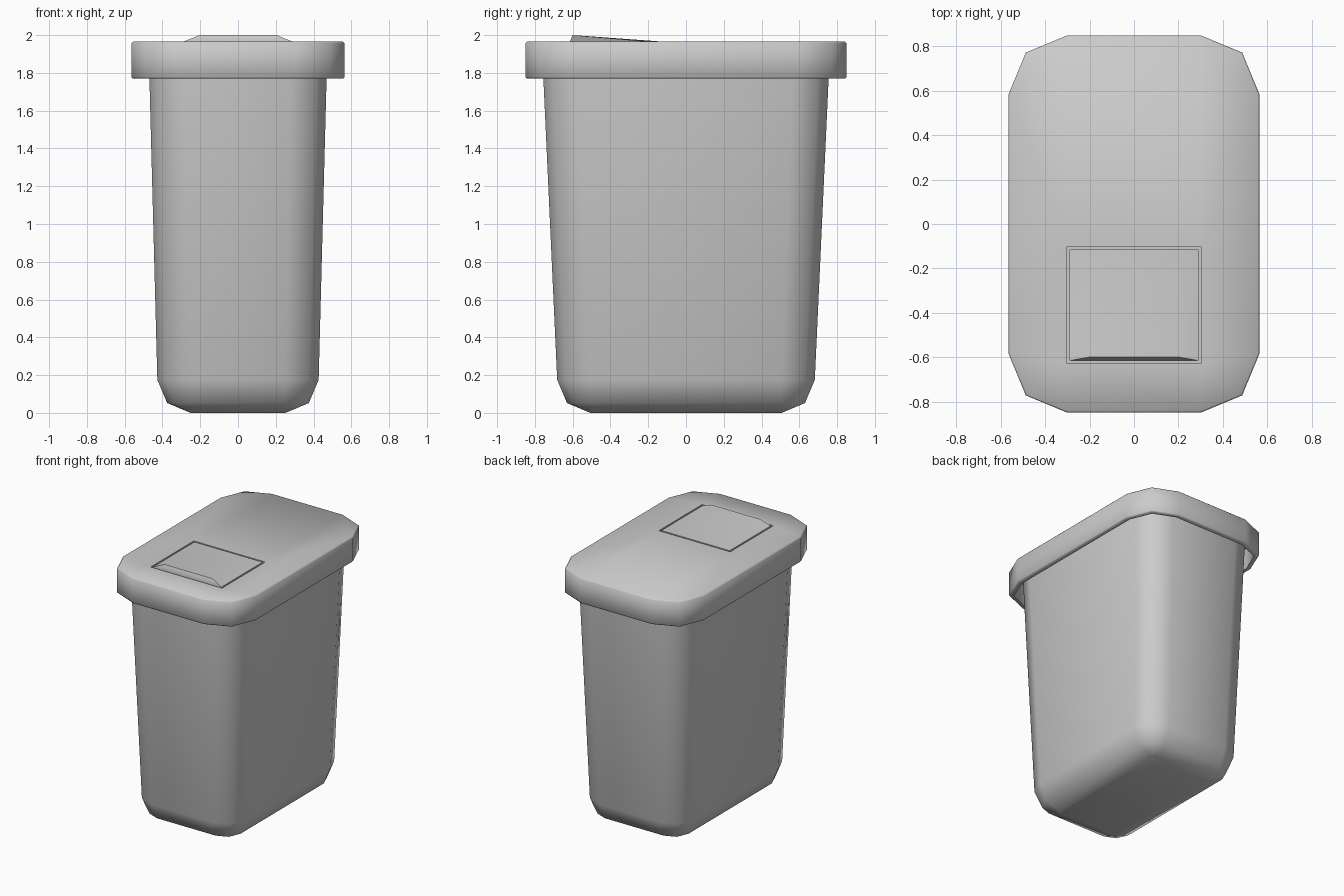
import bpy, bmesh, math

if "Cube" in bpy.data.objects:
    bpy.data.objects.remove(bpy.data.objects["Cube"])


def ring(bm, hx, hy, r, z, cy=0.0):
    """Rounded rectangle with two-segment corners (plain rectangle if r is 0)."""
    pts = []
    for i, (sx, sy) in enumerate([(1, 1), (-1, 1), (-1, -1), (1, -1)]):
        for k in range(3 if r else 1):
            a = math.radians(90 * i + 45 * k)
            pts.append(bm.verts.new((sx * (hx - r) + r * math.cos(a),
                                     cy + sy * (hy - r) + r * math.sin(a), z)))
    return pts


def loft(bm, rings):
    for lo, hi in zip(rings, rings[1:]):
        n = len(lo)
        for i in range(n):
            j = (i + 1) % n
            bm.faces.new((lo[i], lo[j], hi[j], hi[i]))


def finish(bm, name, angle=50):
    bmesh.ops.remove_doubles(bm, verts=bm.verts[:], dist=1e-5)
    bmesh.ops.recalc_face_normals(bm, faces=bm.faces[:])
    me = bpy.data.meshes.new(name)
    bm.to_mesh(me)
    bm.free()
    ob = bpy.data.objects.new(name, me)
    bpy.context.collection.objects.link(ob)
    bpy.ops.object.select_all(action='DESELECT')
    ob.select_set(True)
    bpy.context.view_layer.objects.active = ob
    bpy.ops.object.shade_smooth_by_angle(angle=math.radians(angle))
    return ob


# Tapered container with rounded bottom
bm = bmesh.new()
rings = [ring(bm, hx, hy, r, z) for hx, hy, r, z in [
    (0.251, 0.506, 0.001, 0.0), (0.375, 0.63, 0.125, 0.052),
    (0.427, 0.682, 0.177, 0.175), (0.473, 0.762, 0.19, 1.92)]]
loft(bm, rings)
bm.faces.new(rings[0])
bm.faces.new(rings[-1])
finish(bm, "container")

# Hollow lid with softened edges and a rectangular opening
FLAP_Y = -0.365
bm = bmesh.new()
rings = [ring(bm, hx, hy, r, z) for hx, hy, r, z in [
    (0.53, 0.815, 0.23, 1.93), (0.53, 0.815, 0.23, 1.77),
    (0.557, 0.842, 0.257, 1.77), (0.565, 0.85, 0.265, 1.778),
    (0.565, 0.85, 0.265, 1.957), (0.557, 0.842, 0.257, 1.965)]]
loft(bm, rings)
bm.faces.new(rings[0])
hole = [ring(bm, 0.303, 0.262, 0, z, FLAP_Y) for z in (1.945, 1.965)]
loft(bm, hole)
edges = []
for loop in (rings[-1], hole[-1]):
    for a, b in zip(loop, loop[1:] + loop[:1]):
        edges.append(bm.edges.get((a, b)) or bm.edges.new((a, b)))
bmesh.ops.triangle_fill(bm, use_beauty=True, edges=edges, normal=(0, 0, 1))
finish(bm, "lid")

# Flap with a flange under the gap and a raised front lip sloping to the back
bm = bmesh.new()
rings = [ring(bm, hx, hy, 0, z, FLAP_Y) for hx, hy, z in [
    (0.303, 0.262, 1.945), (0.29, 0.25, 1.945), (0.29, 0.25, 1.965)]]
loft(bm, rings)
lip = [bm.verts.new(p) for p in [(0.205, -0.19, 1.9655), (-0.205, -0.19, 1.9655),
                                 (-0.205, -0.6, 2.0), (0.205, -0.6, 2.0)]]
loft(bm, [rings[-1], lip])
bm.faces.new(lip)
finish(bm, "flap", 40)
